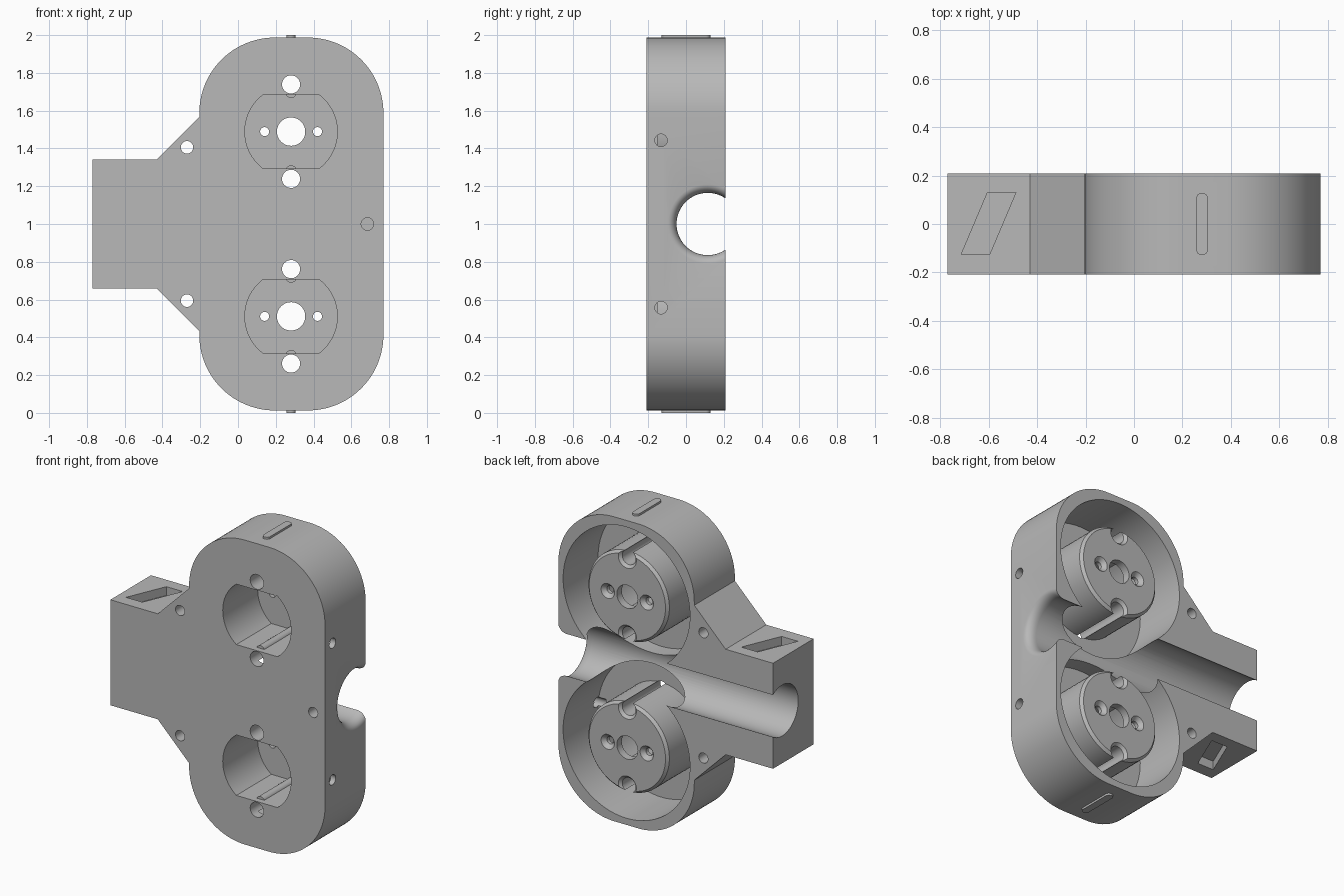
import bpy
import bmesh
from math import sin, cos, pi, radians

if "Cube" in bpy.data.objects:
    bpy.data.objects.remove(bpy.data.objects["Cube"], do_unlink=True)

grey = bpy.data.materials.new("plain_grey")
grey.use_nodes = True
grey.diffuse_color = (0.48, 0.48, 0.48, 1)
grey.node_tree.nodes["Principled BSDF"].inputs["Base Color"].default_value = grey.diffuse_color

BACK, FRONT = 0.208, -0.208
SOCKET_X, SOCKET_DZ, MID_Z = 0.281, 0.489, 1.0
AXES = {"x": lambda u, v, t: (t, u, v),
        "y": lambda u, v, t: (u, t, v),
        "z": lambda u, v, t: (u, v, t)}


def loft(name, rings, axis):
    """Closed solid through (outline, position) rings along an axis."""
    bm = bmesh.new()
    loops = [[bm.verts.new(AXES[axis](u, v, t)) for u, v in pts] for pts, t in rings]
    n = len(loops[0])
    for a, b in zip(loops, loops[1:]):
        for i in range(n):
            j = (i + 1) % n
            bm.faces.new((a[i], a[j], b[j], b[i]))
    bm.faces.new(loops[0])
    bm.faces.new(loops[-1])
    bmesh.ops.recalc_face_normals(bm, faces=bm.faces)
    mesh = bpy.data.meshes.new(name)
    bm.to_mesh(mesh)
    bm.free()
    mesh.materials.append(grey)
    obj = bpy.data.objects.new(name, mesh)
    bpy.context.collection.objects.link(obj)
    return obj


def arc(u, v, r, start, end, steps):
    return [(u + r * cos(radians(start + (end - start) * i / steps)),
             v + r * sin(radians(start + (end - start) * i / steps))) for i in range(steps + 1)]


def prism(name, pts, axis, lo, hi):
    return loft(name, [(pts, lo), (pts, hi)], axis)


def turned(name, u, v, profile, axis, n=48):
    """Round solid from (radius, position) pairs."""
    return loft(name, [(arc(u, v, r, 0, 360, n)[:-1], t) for r, t in profile], axis)


def combine(target, tool, operation="DIFFERENCE"):
    mod = target.modifiers.new(tool.name, "BOOLEAN")
    mod.operation = operation
    mod.solver = "EXACT"
    mod.object = tool
    bpy.context.view_layer.objects.active = target
    bpy.ops.object.modifier_apply(modifier=mod.name)
    bpy.data.objects.remove(tool, do_unlink=True)


# Housing outline: rounded upright body with a tapered neck and arm on one side
R = 0.4
LEFT, RIGHT, HALF = -0.205, 0.77, 0.987
upper = (arc(RIGHT - R, HALF - R, R, 0, 90, 24) + arc(LEFT + R, HALF - R, R, 90, 180, 24)
         + [(LEFT, 0.567), (-0.43, 0.342), (-0.77, 0.342)])
outline = [(x, MID_Z + z) for x, z in upper] + [(x, MID_Z - z) for x, z in reversed(upper)]
housing = prism("socket_housing", outline, "y", FRONT, BACK)

# Round wiring chambers open to the back
for side in (1, -1):
    combine(housing, turned("chamber", SOCKET_X, MID_Z + side * SOCKET_DZ,
                            [(0.455, -0.15), (0.455, 0.3)], "y", 96))

# Cable channel with a flared mouth
flare = [(0.165 + 0.045 * (1 - cos(i * pi / 12)), 0.71 + 0.06 * sin(i * pi / 12)) for i in range(7)]
combine(housing, turned("cable_channel", 0.115, MID_Z,
                        [(0.165, -0.9)] + flare + [(0.21, 0.9)], "x", 64))

for side in (1, -1):
    z = MID_Z + side * SOCKET_DZ

    # Socket cup with a chamfered rim
    combine(housing, turned("socket_cup", SOCKET_X, z,
                            [(0.29, -0.18), (0.29, 0.183), (0.274, 0.2)], "y", 64), "UNION")

    # Plug pocket: circle with flat top and bottom
    pocket = arc(SOCKET_X, z, 0.245, -53.1, 53.1, 20) + arc(SOCKET_X, z, 0.245, 126.9, 233.1, 20)
    combine(housing, prism("plug_pocket", pocket, "y", -0.3, 0.15))

    # Guide ribs, then earth grooves through the front and cup wall
    for s in (1, -1):
        combine(housing, turned("guide_rib", SOCKET_X, z + s * 0.207,
                                [(0.029, -0.17), (0.029, 0.17)], "y", 24), "UNION")
    for s in (1, -1):
        combine(housing, turned("earth_groove", SOCKET_X, z + s * 0.25,
                                [(0.048, -0.3), (0.048, 0.183), (0.066, 0.201), (0.066, 0.3)], "y", 32))

    # Cable hole and countersunk pin holes
    combine(housing, turned("centre_hole", SOCKET_X, z, [(0.075, 0.1), (0.075, 0.3)], "y"))
    for s in (1, -1):
        combine(housing, turned("pin_hole", SOCKET_X + s * 0.14, z,
                                [(0.024, 0.1), (0.024, 0.175), (0.049, 0.201), (0.049, 0.3)], "y", 32))

    # Screw holes in the neck and in the side wall
    combine(housing, turned("neck_hole", -0.27, MID_Z + side * 0.406,
                            [(0.033, -0.3), (0.033, 0.3)], "y", 32))
    combine(housing, turned("side_hole", -0.132, MID_Z + side * 0.443,
                            [(0.033, 0.68), (0.033, 0.9)], "x", 32))

    # Slanted recess in the arm edge
    slant = [(-0.714, -0.127), (-0.597, -0.127), (-0.488, 0.13), (-0.605, 0.13)]
    lo, hi = sorted((MID_Z + side * 0.285, MID_Z + side * 0.4))
    combine(housing, prism("arm_recess", slant, "z", lo, hi))

    # Alignment tab on the end
    pill = arc(SOCKET_X, 0.105, 0.024, 0, 180, 12) + arc(SOCKET_X, -0.105, 0.024, 180, 360, 12)
    lo, hi = sorted((MID_Z + side * 0.97, MID_Z + side))
    combine(housing, prism("end_tab", pill, "z", lo, hi), "UNION")

# Blind hole in the front
combine(housing, turned("front_hole", 0.685, MID_Z, [(0.033, -0.3), (0.033, -0.1)], "y", 32))

bpy.ops.object.select_all(action="DESELECT")
housing.select_set(True)
bpy.context.view_layer.objects.active = housing
bpy.ops.object.shade_smooth_by_angle(angle=radians(25))
